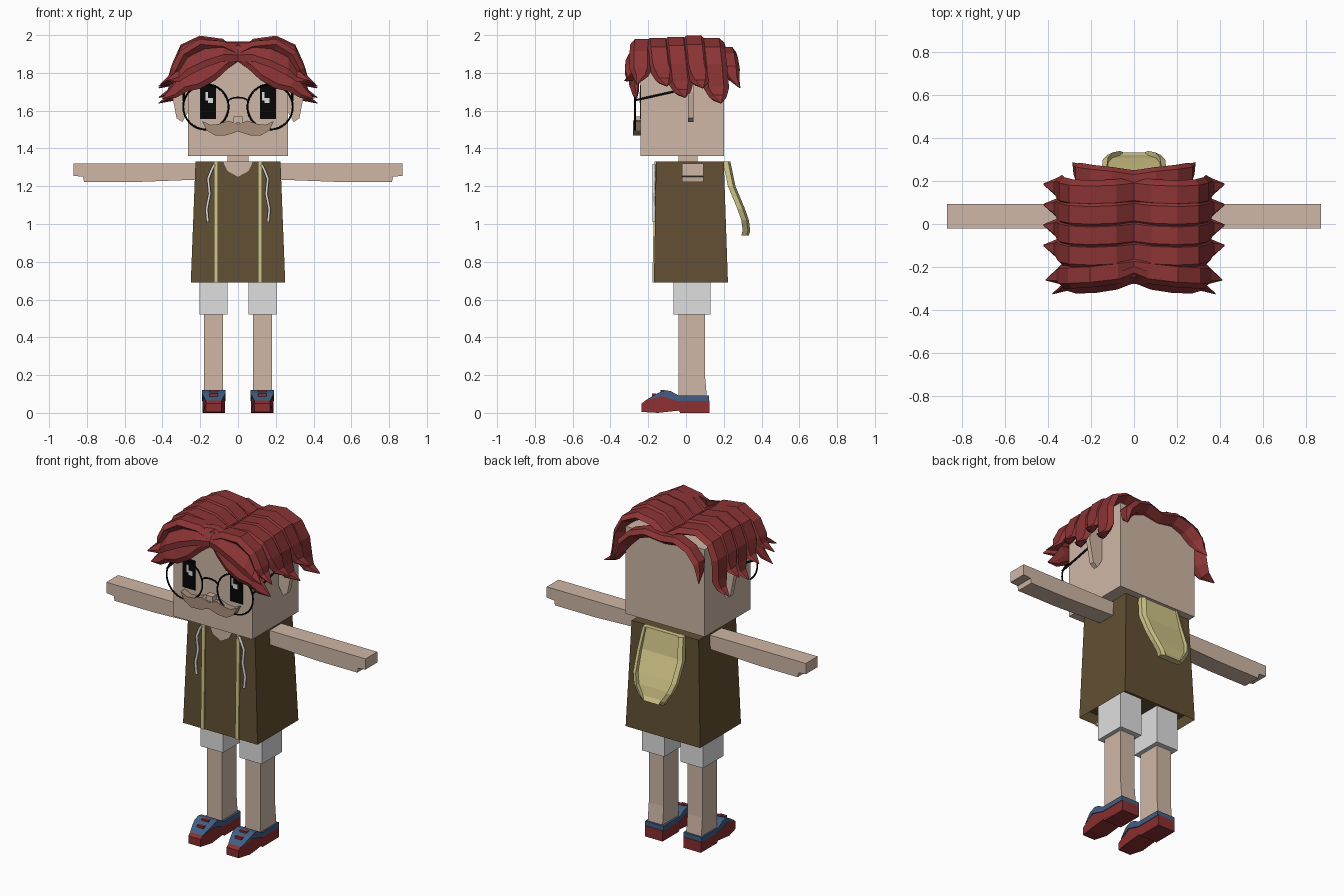
import bpy, bmesh, math
from mathutils import Vector

if "Cube" in bpy.data.objects:
    bpy.data.objects.remove(bpy.data.objects["Cube"])


def material(name, *rgb):
    col = [(c / 255) ** 2.2 for c in rgb] + [1]
    m = bpy.data.materials.new(name)
    m.use_nodes = True
    m.diffuse_color = col
    m.node_tree.nodes["Principled BSDF"].inputs["Base Color"].default_value = col
    return m


SKIN = material("skin", 206, 182, 165)
HAIR = material("hair red", 138, 55, 56)
SHIRT = material("shirt brown", 98, 80, 54)
TRIM = material("trim yellow", 208, 196, 135)
WHITE = material("white", 222, 222, 222)
BLACK = material("black", 14, 14, 14)
TACHE = material("moustache tan", 168, 142, 122)
SOLE = material("shoe red", 138, 50, 52)
UPPER = material("shoe blue", 68, 94, 130)


def loft(name, rings, mat):
    """Join equal rings of points with quads and cap both ends."""
    bm = bmesh.new()
    rows = [[bm.verts.new(p) for p in ring] for ring in rings]
    n = len(rows[0])
    for a, b in zip(rows, rows[1:]):
        for i in range(n):
            bm.faces.new((a[i], a[(i + 1) % n], b[(i + 1) % n], b[i]))
    bm.faces.new(rows[0][::-1])
    bm.faces.new(rows[-1])
    bmesh.ops.recalc_face_normals(bm, faces=bm.faces)
    me = bpy.data.meshes.new(name)
    bm.to_mesh(me)
    bm.free()
    me.materials.append(mat)
    ob = bpy.data.objects.new(name, me)
    bpy.context.collection.objects.link(ob)
    return ob


def rect(x0, x1, y0, y1, z):
    return [(x0, y0, z), (x1, y0, z), (x1, y1, z), (x0, y1, z)]


def box(name, x0, x1, y0, y1, z0, z1, mat):
    return loft(name, [rect(x0, x1, y0, y1, z0), rect(x0, x1, y0, y1, z1)], mat)


def plate(name, pts, y0, y1, mat):
    """Front-facing outline (x, z) extruded along y."""
    return loft(name, [[(x, y, z) for x, z in pts] for y in (y0, y1)], mat)


def slab(name, pts, x0, x1, mat):
    """Side outline (y, z) extruded along x."""
    return loft(name, [[(x, y, z) for y, z in pts] for x in (x0, x1)], mat)


def tube(name, pts, radius, mat):
    cu = bpy.data.curves.new(name, "CURVE")
    cu.dimensions = "3D"
    cu.bevel_depth = radius
    cu.bevel_resolution = 1
    sp = cu.splines.new("POLY")
    sp.points.add(len(pts) - 1)
    for p, co in zip(sp.points, pts):
        p.co = (*co, 1)
    cu.materials.append(mat)
    ob = bpy.data.objects.new(name, cu)
    bpy.context.collection.objects.link(ob)


def strand(name, s, path, width, thick, across=(0, 1, 0)):
    """Shingled hair lock along a path, tapering to a point."""
    pts = [Vector(p) for p in path]
    wide = Vector(across).normalized()
    rings = []
    for i, p in enumerate(pts):
        tan = (pts[min(i + 1, len(pts) - 1)] - pts[max(i - 1, 0)]).normalized()
        up = wide.cross(tan).normalized()
        if i == len(pts) - 1:
            k = 0.06
        elif i == len(pts) - 2:
            k = 0.65
        else:
            k = 1
        ring = []
        for u, v in ((-1, 0.1), (-0.55, 0.9), (0.1, 0.75), (1, 0), (0.6, -0.6), (-0.6, -0.6)):
            q = p + wide * (u * width * k) + up * (v * thick * k)
            ring.append((s * max(q.x, 0) if i else 0, q.y, q.z))
        rings.append(ring)
    return loft(name, rings, HAIR)


# head, neck and torso
box("head", -0.265, 0.265, -0.24, 0.2, 1.36, 1.89, SKIN)
box("neck", -0.055, 0.055, -0.04, 0.06, 1.27, 1.37, SKIN)
torso = loft("shirt", [rect(-0.25, 0.25, -0.17, 0.222, 0.69),
                       rect(-0.225, 0.225, -0.158, 0.2, 1.33)], SHIRT)
bm = bmesh.new()
bm.from_mesh(torso.data)
bm.faces.ensure_lookup_table()
hem = min(bm.faces, key=lambda f: f.calc_center_median().z)
bmesh.ops.inset_region(bm, faces=[hem], thickness=0.012)
bmesh.ops.translate(bm, verts=hem.verts, vec=(0, 0, 0.06))
bm.to_mesh(torso.data)
bm.free()
plate("neckline", [(-0.08, 1.331), (-0.055, 1.28), (0, 1.25), (0.055, 1.28), (0.08, 1.331)],
      -0.166, -0.157, SKIN)

# face
plate("nose", [(-0.023, 1.535), (0.023, 1.535), (0.023, 1.568), (-0.023, 1.568)], -0.275, -0.24, SKIN)
half = [(0.05, 1.547), (0.1, 1.53), (0.145, 1.525), (0.19, 1.545),
        (0.165, 1.495), (0.12, 1.468), (0.06, 1.47)]
plate("moustache", [(0, 1.53)] + half + [(0, 1.49)] + [(-x, z) for x, z in half[::-1]],
      -0.28, -0.24, TACHE)
arch = [(0.055 * math.cos(a), -0.27, 1.645 + 0.025 * math.sin(a))
        for a in [math.pi * i / 8 for i in range(9)]]
tube("glasses_bridge", arch, 0.005, BLACK)

# hood hanging on the back, with a raised rim
hood = []
for z, y, w, dip in ((1.33, 0.235, 0.135, 0.012), (1.2, 0.262, 0.152, 0.02), (1.08, 0.312, 0.145, 0.025),
                     (1.02, 0.333, 0.125, 0.025), (0.965, 0.34, 0.09, 0.02), (0.94, 0.333, 0.075, 0)):
    r = w - 0.025
    hood.append([(-w, y - 0.04, z), (-w, y - 0.012, z), (-r, y, z), (-r, y - dip, z),
                 (r, y - dip, z), (r, y, z), (w, y - 0.012, z), (w, y - 0.04, z)])
loft("hood", hood, TRIM)

for s, side in ((1, "left"), (-1, "right")):
    # arm with a stepped hand
    plate(side + "_arm", [(s * x, z) for x, z in ((0.21, 1.235), (0.21, 1.32), (0.87, 1.32), (0.87, 1.255),
                          (0.82, 1.25), (0.815, 1.222), (0.55, 1.222))], -0.02, 0.093, SKIN)

    # shorts and leg
    box(side + "_shorts", s * 0.055, s * 0.205, -0.065, 0.13, 0.52, 0.75, WHITE)
    slab(side + "_leg", [(-0.04, 0.07), (-0.04, 0.53), (0.1, 0.53), (0.1, 0.2), (0.112, 0.07)],
         s * 0.08, s * 0.18, SKIN)

    # shoe
    sole = slab(side + "_shoe_sole", [(-0.235, 0.005), (-0.235, 0.05), (-0.2, 0.075), (-0.13, 0.095), (-0.04, 0.068),
                (0.125, 0.065), (0.125, 0), (-0.03, 0), (-0.04, 0.012), (-0.15, 0)], s * 0.07, s * 0.187, SOLE)
    upper = slab(side + "_shoe_upper", [(-0.215, 0.066), (-0.15, 0.105), (-0.11, 0.12), (-0.08, 0.115), (-0.04, 0.092),
                 (0.122, 0.092), (0.122, 0.062), (-0.04, 0.062), (-0.13, 0.088)], s * 0.067, s * 0.19, UPPER)
    for ob in (sole, upper):
        for v in ob.data.vertices:
            if v.co.y < -0.18:
                v.co.x = s * 0.128 + (v.co.x - s * 0.128) * 0.7
    for y, z in ((-0.17, 0.098), (-0.125, 0.117)):
        box(side + "_shoe_lace", s * 0.105, s * 0.15, y - 0.01, y + 0.01, z - 0.01, z + 0.004, SOLE)

    # shirt stripe and drawstring
    slab(side + "_stripe", [(-0.166, 1.33), (-0.178, 0.69), (-0.168, 0.69), (-0.156, 1.33)],
         s * 0.105, s * 0.127, TRIM)
    tube(side + "_drawstring", [(s * x, -0.17, z) for x, z in ((0.125, 1.315), (0.14, 1.285), (0.158, 1.24),
         (0.15, 1.16), (0.166, 1.08), (0.16, 1.01))], 0.008, WHITE)

    # eye with highlights
    for part, x0, x1, z0, z1, d, mat in (("eye", 0.117, 0.202, 1.556, 1.735, 0.004, BLACK),
                                         ("glint", 0.14, 0.168, 1.64, 1.668, 0.006, WHITE),
                                         ("spark", 0.128, 0.14, 1.655, 1.7, 0.006, WHITE)):
        if s < 0 and part != "eye":
            x0, x1 = 0.3 - x1, 0.3 - x0
        box(f"{side}_{part}", s * x0, s * x1, -0.24 - d, -0.239, z0, z1, mat)

    # ear
    plate(side + "_ear", [(s * x, z) for x, z in ((0.26, 1.78), (0.33, 1.78), (0.352, 1.7), (0.325, 1.56),
                          (0.295, 1.54), (0.26, 1.6))], 0.01, 0.04, SKIN)

    # glasses
    bpy.ops.mesh.primitive_torus_add(location=(s * 0.17, -0.27, 1.62), rotation=(math.pi / 2, 0, 0),
                                     major_radius=0.12, minor_radius=0.005, major_segments=32, minor_segments=6)
    rim = bpy.context.object
    rim.name = side + "_glasses_rim"
    rim.data.materials.append(BLACK)
    tube(side + "_glasses_temple", [(s * 0.288, -0.27, 1.655), (s * 0.285, 0.02, 1.72)], 0.006, BLACK)

    # hair locks draped over the head from the parting
    for i, (y, lift, tip) in enumerate(((0.15, 0, 1.64), (0.055, 0.012, 1.72), (-0.04, 0.006, 1.67), (-0.135, 0, 1.73))):
        strand(f"{side}_hair_side_{i + 1}", s,
               [(0, y, 1.895), (0.09, y - 0.01, 1.945 + lift), (0.2, y - 0.015, 1.96 + lift), (0.285, y - 0.01, 1.92 + lift),
                (0.325, y, 1.84), (0.335, y + 0.01, tip + 0.08), (0.36, y + 0.02, tip + 0.03), (0.42, y + 0.035, tip)],
               0.068, 0.042)
    strand(side + "_hair_back", s, [(0, 0.2, 1.89), (0.1, 0.215, 1.91), (0.19, 0.225, 1.88), (0.25, 0.235, 1.82),
           (0.265, 0.25, 1.77), (0.285, 0.285, 1.72)], 0.05, 0.045)

    # fringe swept to the side, in three layers
    strand(side + "_fringe_top", s, [(0, -0.21, 1.905), (0.08, -0.22, 1.945), (0.2, -0.235, 1.955), (0.29, -0.24, 1.9),
           (0.33, -0.24, 1.82), (0.35, -0.24, 1.78), (0.41, -0.26, 1.74)], 0.06, 0.04)
    strand(side + "_fringe_middle", s, [(0, -0.235, 1.915), (0.08, -0.265, 1.915), (0.17, -0.28, 1.885), (0.26, -0.285, 1.84),
           (0.31, -0.285, 1.79), (0.38, -0.325, 1.76)], 0.065, 0.035, (0, 0.6, 0.8))
    strand(side + "_fringe_low", s, [(0, -0.24, 1.91), (0.075, -0.265, 1.87), (0.14, -0.275, 1.81), (0.22, -0.275, 1.765),
           (0.29, -0.27, 1.75), (0.34, -0.265, 1.7), (0.4, -0.26, 1.665)], 0.055, 0.03, (0.35, 0.3, 0.8))
